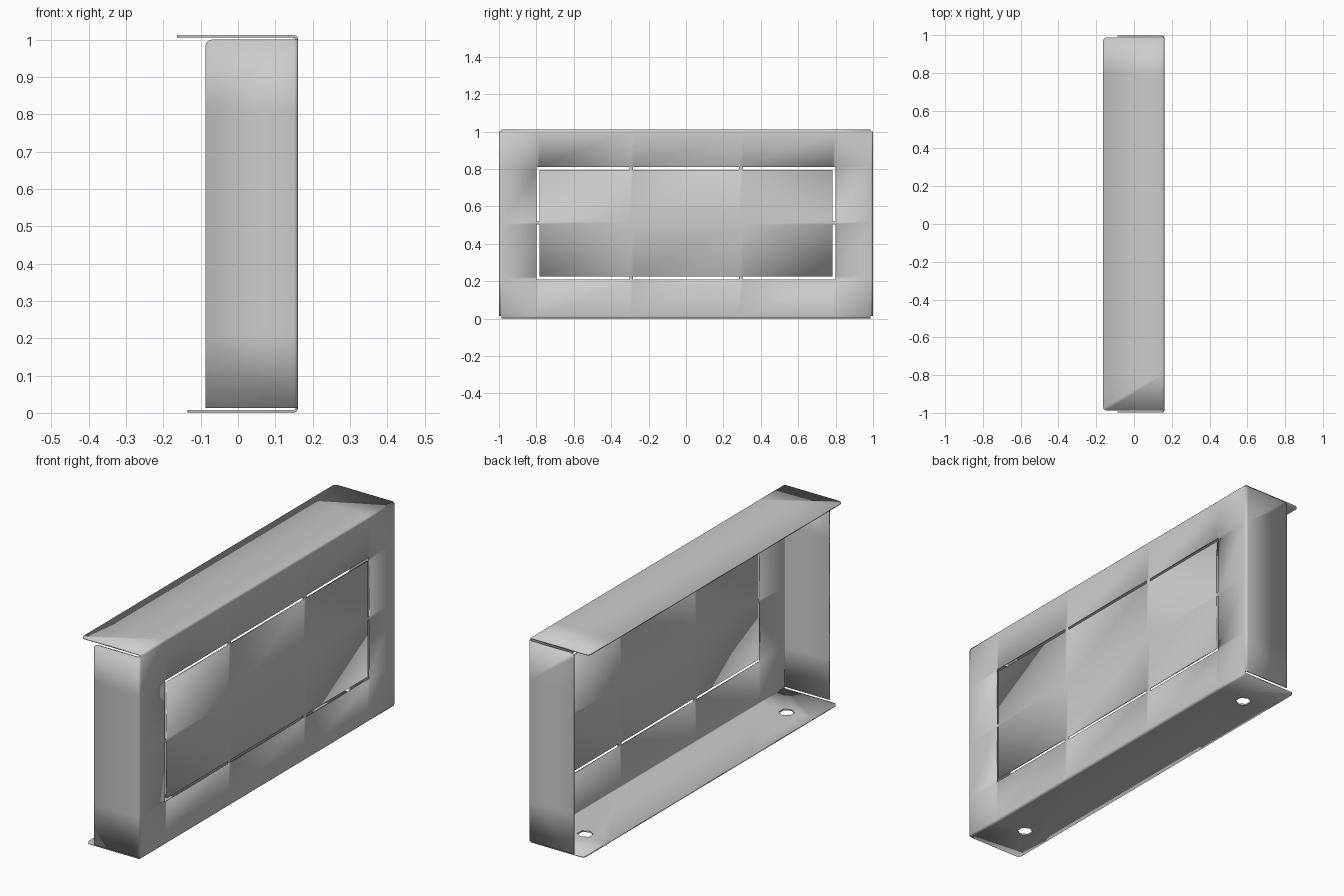
import bpy, bmesh
from math import sin, cos, pi
from mathutils import Vector

if "Cube" in bpy.data.objects:
    bpy.data.objects.remove(bpy.data.objects["Cube"])

X, R, T = 0.161, 0.012, 0.007        # front plane, bend radius, sheet thickness
W, Z0, Z1 = 0.987, 0.013, 1.0        # flat panel limits
STEPS = 5

bm = bmesh.new()

# front panel grid, leaving out the slot cells
ys = [-W, -0.798, -0.784, -0.303, -0.283, 0.283, 0.303, 0.784, 0.798, W]
zs = [Z0, 0.21, 0.226, 0.503, 0.519, 0.796, 0.812, Z1]


def is_slot(i, j):
    row = j in (1, 5) and 1 <= i <= 7 and i not in (3, 5)
    col = i in (1, 7) and 1 <= j <= 5 and j != 3
    return row or col


grid = [[bm.verts.new((X, y, z)) for z in zs] for y in ys]
for i in range(len(ys) - 1):
    for j in range(len(zs) - 1):
        if not is_slot(i, j):
            bm.faces.new((grid[i][j], grid[i + 1][j], grid[i + 1][j + 1], grid[i][j + 1]))


def border(axis, value):
    return [e for e in bm.edges if all(abs(v.co[axis] - value) < 1e-5 for v in e.verts)]


def flange(edges, out, x_end):
    """Fold a flange back from a panel edge; return its last row of vertices."""
    out = Vector(out)
    prev = Vector((0, 0, 0))
    path = []
    for k in range(1, STEPS + 1):
        a = k / STEPS * pi / 2
        path.append(out * R * sin(a) + Vector((-R * (1 - cos(a)), 0, 0)))
    path.append(out * R + Vector((x_end - X, 0, 0)))
    for p in path:
        geom = bmesh.ops.extrude_edge_only(bm, edges=edges)["geom"]
        verts = [g for g in geom if isinstance(g, bmesh.types.BMVert)]
        edges = [g for g in geom if isinstance(g, bmesh.types.BMEdge)
                 and all(v in verts for v in g.verts)]
        bmesh.ops.translate(bm, verts=verts, vec=p - prev)
        prev = p
    return verts


# four folded flanges
top_e, bot_e = border(2, Z1), border(2, Z0)
left_e, right_e = border(1, -W), border(1, W)
top = flange(top_e, (0, 0, 1), -0.163)
bottom = flange(bot_e, (0, 0, -1), -0.135)
sides = [flange(left_e, (0, -1, 0), -0.087), flange(right_e, (0, 1, 0), -0.087)]

# rounded free corners
corners = [v for row in (top, bottom) for v in row if abs(abs(v.co.y) - W) < 1e-5]
corners += [max(row, key=lambda v: v.co.z) for row in sides]
bmesh.ops.bevel(bm, geom=corners, offset=0.018, segments=4, profile=0.5, affect='VERTICES')

bmesh.ops.recalc_face_normals(bm, faces=bm.faces)
panel = min(bm.faces, key=lambda f: (f.calc_center_median() - Vector((X, 0, 0.5))).length)
if panel.normal.x < 0:
    bmesh.ops.reverse_faces(bm, faces=bm.faces)

mesh = bpy.data.meshes.new("folded_cover")
bm.to_mesh(mesh)
bm.free()
cover = bpy.data.objects.new("folded_cover", mesh)
bpy.context.collection.objects.link(cover)

solid = cover.modifiers.new("sheet", 'SOLIDIFY')
solid.thickness = T
solid.offset = -1
solid.use_even_offset = True

# screw holes in the bottom flange
for n, y in enumerate((-0.785, 0.785)):
    bpy.ops.mesh.primitive_cylinder_add(vertices=6, radius=0.036, depth=0.06, location=(0, y, 0))
    cutter = bpy.context.object
    cutter.name = f"hole_cutter_{n}"
    cutter.hide_render = True
    cutter.display_type = 'WIRE'
    cut = cover.modifiers.new("hole", 'BOOLEAN')
    cut.operation = 'DIFFERENCE'
    cut.solver = 'EXACT'
    cut.object = cutter

bpy.ops.object.select_all(action='DESELECT')
cover.select_set(True)
bpy.context.view_layer.objects.active = cover
bpy.ops.object.shade_smooth_by_angle(angle=0.6)
